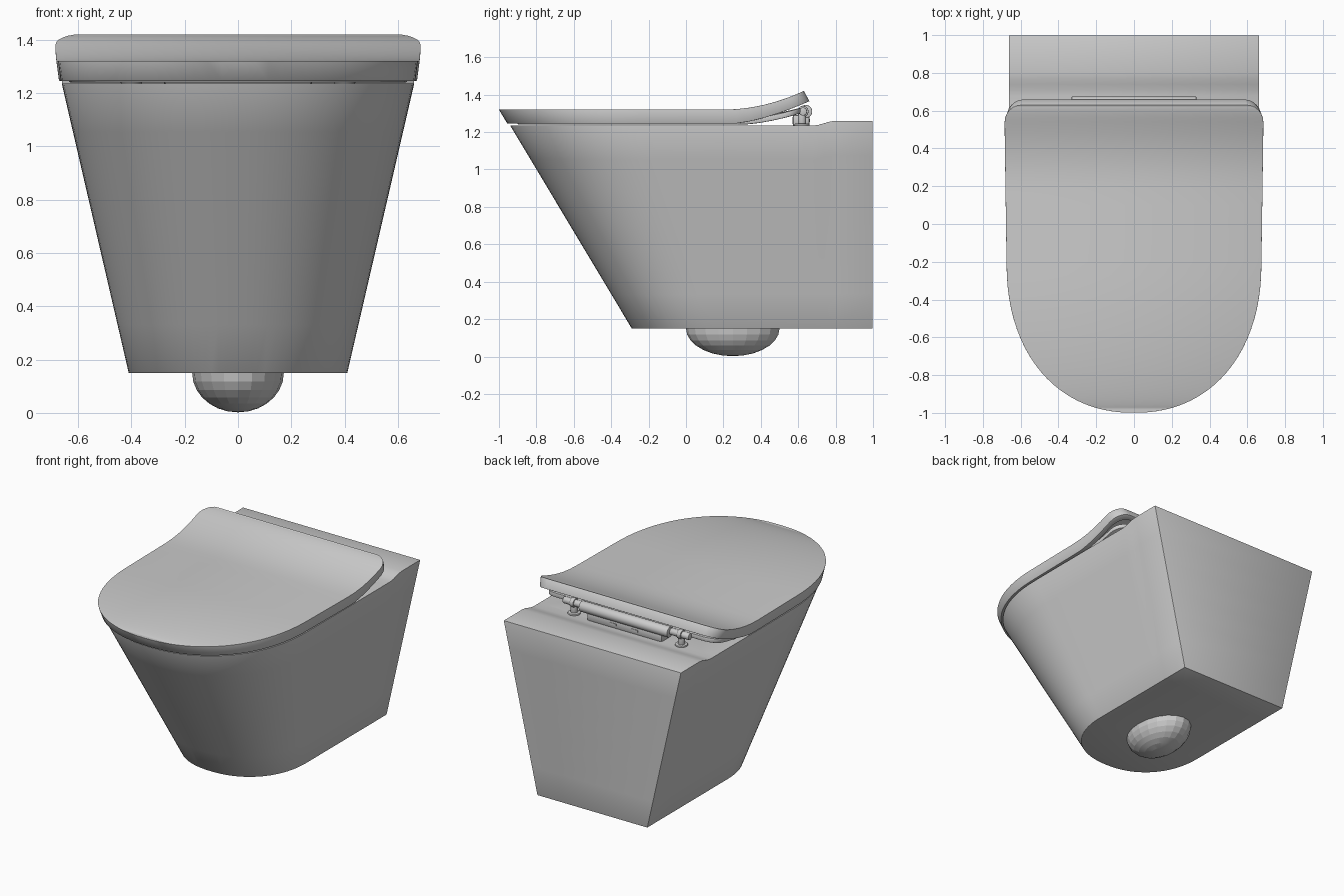
import bpy, bmesh, math
from mathutils import Matrix, Vector

if "Cube" in bpy.data.objects:
    bpy.data.objects.remove(bpy.data.objects["Cube"])


def finish(bm, name, bevel=0.0, angle=35):
    bmesh.ops.recalc_face_normals(bm, faces=bm.faces)
    me = bpy.data.meshes.new(name)
    bm.to_mesh(me)
    bm.free()
    ob = bpy.data.objects.new(name, me)
    bpy.context.collection.objects.link(ob)
    bpy.ops.object.select_all(action='DESELECT')
    ob.select_set(True)
    bpy.context.view_layer.objects.active = ob
    if bevel:
        m = ob.modifiers.new("soft_edges", 'BEVEL')
        m.width, m.segments = bevel, 2
        m.limit_method, m.angle_limit = 'ANGLE', math.radians(40)
        bpy.ops.object.modifier_apply(modifier=m.name)
    bpy.ops.object.shade_smooth_by_angle(angle=math.radians(angle))
    return ob


def front_curve(w, centre, depth, n=22, power=2.2):
    """Right half of the rounded front, from the nose to the side."""
    ts = [i / n * math.pi / 2 for i in range(n + 1)]
    return [(w * math.sin(t) ** (2 / power) if t else 0.0,
             centre - depth * max(math.cos(t), 0) ** (2 / power)) for t in ts]


def mirrored(half):
    """Closed ring; ring[-i] is the mirror image of ring[i]."""
    return half + [(-p[0], *p[1:]) for p in reversed(half[1:])]


def add_ring(bm, pts):
    return [bm.verts.new(p) for p in pts]


def skin(bm, rings):
    for a, b in zip(rings, rings[1:]):
        for i in range(len(a)):
            bm.faces.new((a[i - 1], a[i], b[i], b[i - 1]))


def cap(bm, ring, start=0):
    """Close a mirrored ring with strips running across x."""
    for i in range(start, len(ring) // 2):
        if i == 0:
            bm.faces.new((ring[0], ring[1], ring[-1]))
        else:
            bm.faces.new((ring[i], ring[i + 1], ring[-i - 1], ring[-i]))


def ramp(y, a, b, power):
    return max(0.0, (y - a) / (b - a)) ** power


# Body: tapered shell, raised rear deck and bowl hollow
def deck_z(y):
    t = min(1, max(0, (y - 0.68) / 0.12))
    return 1.235 + 0.025 * t * t * (3 - 2 * t)


rear = [0.62, 0.68, 0.71, 0.74, 0.77, 0.80, 0.998]
top = front_curve(0.66, -0.2, 0.74) + [(0.661, y) for y in [0.0, 0.2, 0.4] + rear]
low = front_curve(0.41, 0.15, 0.44) + [(0.41, y) for y in [0.25, 0.36, 0.49] + rear]
bm = bmesh.new()
levels = []
for k in range(7):
    f = k / 6
    half = [(l[0] + (t[0] - l[0]) * f, l[1] + (t[1] - l[1]) * f,
             0.15 + (deck_z(t[1]) - 0.15) * f) for l, t in zip(low, top)]
    levels.append(add_ring(bm, mirrored(half)))
skin(bm, levels)
cap(bm, levels[0])
rim = levels[-1]
k = len(top) - len(rear)
cap(bm, rim, k + 1)
back_row = [bm.verts.new((0.661 * (1 - j / 6), 0.62, 1.235)) for j in range(1, 12)]
bm.faces.new([rim[k + 1], rim[-k - 1]] + [rim[-k]] + back_row[::-1] + [rim[k]])
outer = rim[:k + 1] + back_row + rim[-k:]
angles = [math.atan2((v.co.y + 0.13) / 0.55, v.co.x / 0.45) for v in outer]
bowl = [outer]
for cy, rx, ry, z in [(-0.13, 0.45, 0.55, 1.235), (-0.13, 0.445, 0.545, 1.2),
                      (-0.1, 0.42, 0.5, 1.0), (0.0, 0.35, 0.41, 0.75),
                      (0.12, 0.25, 0.3, 0.5), (0.2, 0.15, 0.18, 0.36), (0.22, 0.07, 0.09, 0.32)]:
    bowl.append(add_ring(bm, [(rx * math.cos(a), cy + ry * math.sin(a), z) for a in angles]))
skin(bm, bowl)
bm.faces.new(bowl[-1])
finish(bm, "body", 0.01)

# Rounded bowl underside showing below the body
bm = bmesh.new()
bmesh.ops.create_uvsphere(bm, u_segments=20, v_segments=14, radius=1)
bmesh.ops.transform(bm, verts=bm.verts,
                    matrix=Matrix.Translation((0, 0.25, 0.15)) @ Matrix.Diagonal((0.172, 0.25, 0.148, 1)))
bmesh.ops.bisect_plane(bm, geom=bm.verts[:] + bm.edges[:] + bm.faces[:],
                       plane_co=(0, 0, 0.2), plane_no=(0, 0, 1), clear_outer=True)
finish(bm, "bowl_underside", angle=10)

# Shared outline of lid and seat, with rounded rear corners
outline = front_curve(0.675, -0.2, 0.8)
outline += [(0.675 + 0.01 * (y + 0.2) / 0.7, y) for y in (-0.1, 0, 0.1, 0.2, 0.27, 0.34, 0.41, 0.48)]
outline += [(0.595 + 0.09 * math.cos(a), 0.54 + 0.09 * math.sin(a))
            for a in [j * math.pi / 12 for j in range(7)]]


# Lid: upswept at the back, with a skirt around a shallow recess
def lid_top(y):
    return 1.32 + 0.1 * ramp(y, 0.2, 0.63, 2)


def lid_low(y):
    return 1.245 + 0.12 * ramp(y, 0.25, 0.66, 1.5)


bm = bmesh.new()
upper = [(x, y, lid_top(y)) for x, y in outline]
lower = []
for x, y in outline:
    y2 = y + 0.045 * ramp(-y, 0.2, 1.0, 1.5) + 0.03 * ramp(y, 0.3, 0.63, 1)
    lower.append((x * 0.985, y2, lid_low(y2)))
inner = [(x * 0.95, y * 0.95, lid_low(y * 0.95)) for x, y, z in lower]
ceiling = [(x, y, z + 0.6 * (lid_top(y) - z)) for x, y, z in inner]
rings = [add_ring(bm, mirrored(h)) for h in (upper, lower, inner, ceiling)]
skin(bm, rings)
cap(bm, rings[0])
cap(bm, rings[-1])
finish(bm, "lid", 0.006)


# Seat: thin ring following the lid curve
def seat_low(y):
    return 1.24 + 0.065 * ramp(y, 0.3, 0.63, 1.6)


bm = bmesh.new()
edge = [(x * 0.93, y * (0.9 if y < 0 else 0.97)) for x, y in outline]
hole = [(x * 0.66, -0.13 + (y + 0.13) * 0.7) for x, y in outline]
rings = [add_ring(bm, mirrored([(x, y, seat_low(y) + h) for x, y in pts]))
         for pts, h in ((edge, 0), (edge, 0.03), (hole, 0.03), (hole, 0))]
skin(bm, rings + rings[:1])
finish(bm, "seat", 0.005)


# Hinge: bar, side pins, posts and slotted base
def rod(name, x, y, z, r, length, axis='X'):
    bm = bmesh.new()
    bmesh.ops.create_cone(bm, cap_ends=True, segments=24, radius1=r, radius2=r, depth=length)
    rot = Matrix.Rotation(math.pi / 2, 4, 'Y') if axis == 'X' else Matrix()
    bmesh.ops.transform(bm, verts=bm.verts, matrix=Matrix.Translation((x, y, z)) @ rot)
    return finish(bm, name, 0.004)


def block(name, centre, size, bevel=0.0):
    bm = bmesh.new()
    bmesh.ops.create_cube(bm, size=1)
    bmesh.ops.transform(bm, verts=bm.verts,
                        matrix=Matrix.Translation(centre) @ Matrix.Diagonal((*size, 1)))
    return finish(bm, name, bevel)


rod("hinge_bar", 0, 0.64, 1.31, 0.035, 0.66)
block("hinge_base", (0, 0.615, 1.262), (0.56, 0.09, 0.06), 0.012)
for side, tag in ((-1, "left"), (1, "right")):
    rod("hinge_pin_" + tag, side * 0.39, 0.625, 1.31, 0.022, 0.16)
    rod("hinge_collar_" + tag, side * 0.4, 0.625, 1.31, 0.03, 0.03)
    rod("hinge_post_" + tag, side * 0.4, 0.62, 1.27, 0.022, 0.08, 'Z')
    rod("hinge_foot_" + tag, side * 0.4, 0.62, 1.239, 0.04, 0.012, 'Z')
    block("hinge_slot_" + tag, (side * 0.08, 0.66, 1.262), (0.045, 0.006, 0.014))
